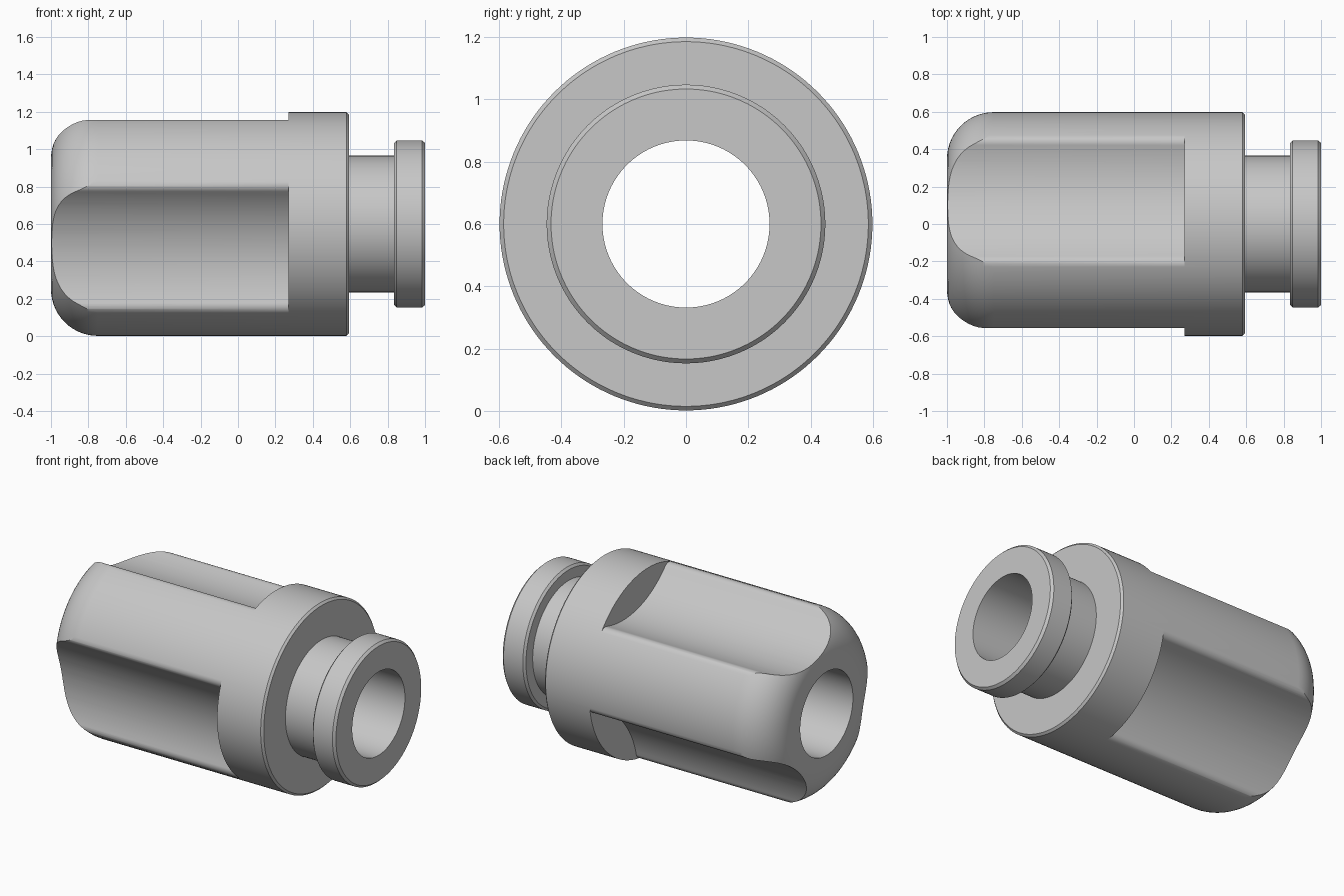
import bpy, bmesh, math
from math import cos, sin, pi, radians

if "Cube" in bpy.data.objects:
    bpy.data.objects.remove(bpy.data.objects["Cube"])

AXIS_Z = 0.6      # height of the turning axis
RAD = 0.598       # outer radius
SEG = 144         # sides of the turned body

steel = bpy.data.materials.new("light_grey_metal")
steel.diffuse_color = (0.57, 0.57, 0.57, 1)
steel.use_nodes = True
steel.node_tree.nodes["Principled BSDF"].inputs["Base Color"].default_value = steel.diffuse_color


def finish(name, bm):
    bmesh.ops.recalc_face_normals(bm, faces=bm.faces)
    mesh = bpy.data.meshes.new(name)
    bm.to_mesh(mesh)
    bm.free()
    mesh.materials.append(steel)
    obj = bpy.data.objects.new(name, mesh)
    bpy.context.collection.objects.link(obj)
    return obj


def lathe(name, profile):
    """Revolve a closed (x, radius) profile about the x axis."""
    bm = bmesh.new()
    rings = []
    for i in range(SEG):
        a = 2 * pi * i / SEG
        rings.append([bm.verts.new((x, r * cos(a), AXIS_Z + r * sin(a))) for x, r in profile])
    n = len(profile)
    for i in range(SEG):
        p, q = rings[i], rings[(i + 1) % SEG]
        for j in range(n):
            k = (j + 1) % n
            bm.faces.new((p[j], p[k], q[k], q[j]))
    return finish(name, bm)


# Turned body: rounded nose, collar, neck, flange and through bore
nose_r = 0.25
nose = [(-1 + nose_r - nose_r * cos(t), RAD - nose_r + nose_r * sin(t))
        for t in [pi / 2 * i / 14 for i in range(15)]]
profile = [(-1, 0.268)] + nose + [
    (0.58, RAD), (0.593, 0.585), (0.593, 0.365),
    (0.835, 0.365), (0.835, 0.433), (0.848, 0.447),
    (0.985, 0.447), (1, 0.433), (1, 0.268)]
body = lathe("fluted_bushing", profile)


# Flute section: concave floor with rounded shoulders, u radial and v sideways
def flute_section(half=radians(37.5), floor=0.39, fil=0.05):
    cu, cv = (RAD - fil) * cos(half), (RAD - fil) * sin(half)
    rad = ((floor - cu) ** 2 + cv ** 2 - fil ** 2) / (2 * (fil - floor + cu))
    d = floor + rad
    end = math.atan2(-cv, d - cu)
    side = [(0.9 * cos(half), 0.9 * sin(half))]
    for i in range(11):
        a = half + (end - half) * i / 10
        side.append((cu + fil * cos(a), cv + fil * sin(a)))
    for i in range(1, 15):
        a = pi + end - end * i / 14
        side.append((d + rad * cos(a), rad * sin(a)))
    return side + [(u, -v) for u, v in reversed(side[:-1])]


# Three flutes, evenly spaced, stopping at the collar
bm = bmesh.new()
for deg in (75, 195, 315):
    c, s = cos(radians(deg)), sin(radians(deg))
    ends = [[bm.verts.new((x, u * c - v * s, AXIS_Z + u * s + v * c))
             for u, v in flute_section()] for x in (-1.2, 0.27)]
    n = len(ends[0])
    for j in range(n):
        k = (j + 1) % n
        bm.faces.new((ends[0][j], ends[0][k], ends[1][k], ends[1][j]))
    bm.faces.new(ends[0])
    bm.faces.new(ends[1])
cutter = finish("flute_cutter", bm)
cutter.hide_render = True

mod = body.modifiers.new("flutes", "BOOLEAN")
mod.operation = "DIFFERENCE"
mod.solver = "EXACT"
mod.object = cutter
bpy.context.view_layer.objects.active = body
body.select_set(True)
bpy.ops.object.modifier_apply(modifier=mod.name)
bpy.data.objects.remove(cutter)
bpy.ops.object.shade_smooth_by_angle(angle=radians(25))
